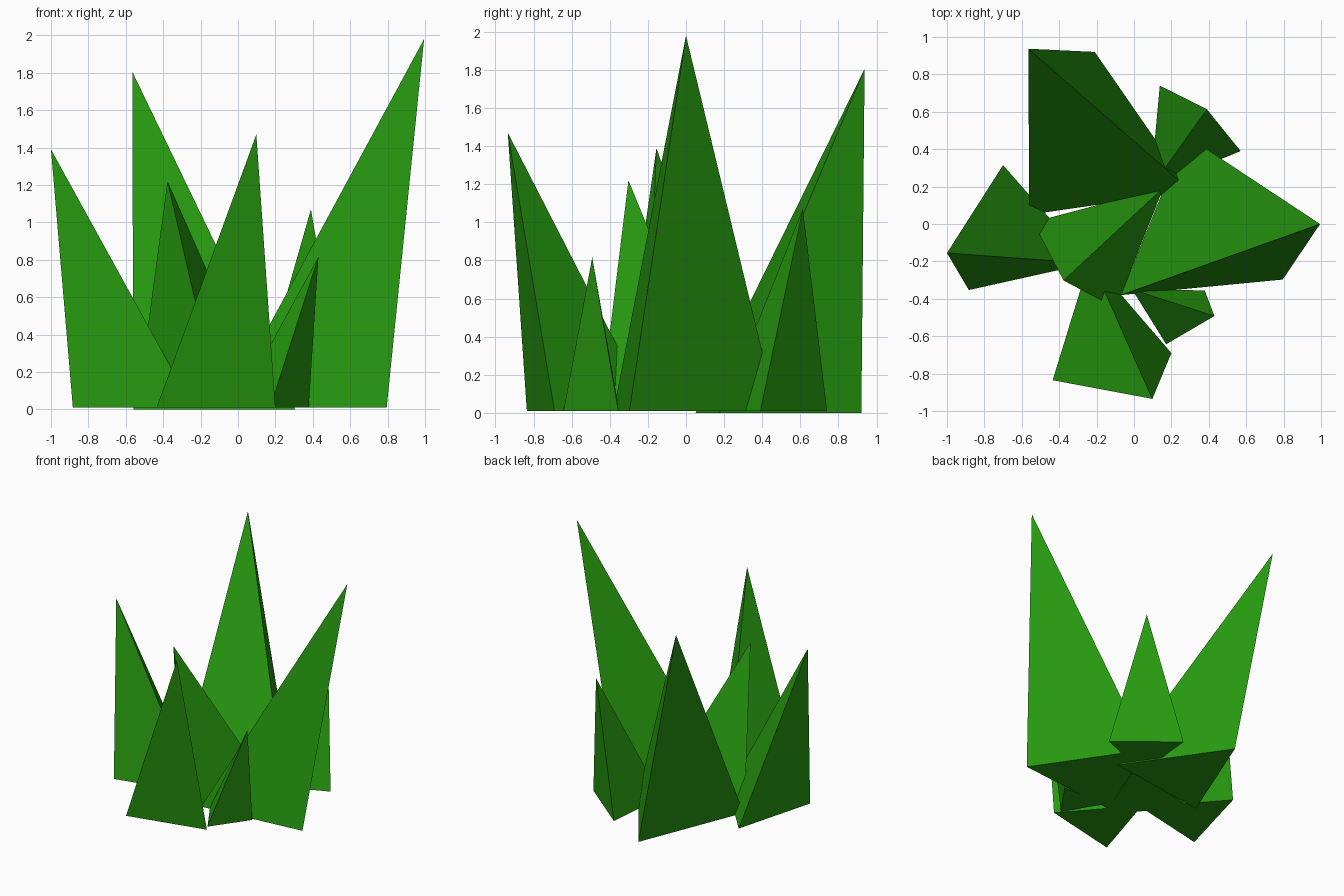
import bpy, bmesh

if "Cube" in bpy.data.objects:
    bpy.data.objects.remove(bpy.data.objects["Cube"])

green = bpy.data.materials.new("grass_green")
green.diffuse_color = (0.02, 0.32, 0.005, 1)
green.use_nodes = True
green.node_tree.nodes["Principled BSDF"].inputs["Base Color"].default_value = green.diffuse_color


def blade(name, tip, base, z=0.01):
    """Closed three-sided spike: triangular base and an outward-leaning tip."""
    bm = bmesh.new()
    for p in [(x, y, z) for x, y in base] + [tip]:
        bm.verts.new(p)
    bmesh.ops.convex_hull(bm, input=bm.verts)
    bmesh.ops.recalc_face_normals(bm, faces=bm.faces)
    mesh = bpy.data.meshes.new(name)
    bm.to_mesh(mesh)
    bm.free()
    mesh.materials.append(green)
    obj = bpy.data.objects.new(name, mesh)
    bpy.context.collection.objects.link(obj)


# Tall outer blades
blade("blade_back_left", (-0.565, 0.937, 1.805), [(-0.21, 0.92), (-0.56, 0.05), (0.306, 0.175)], 0.0)
blade("blade_right", (0.995, 0, 1.98), [(0.795, -0.297), (-0.07, -0.38), (0.275, 0.475)])
blade("blade_front", (0.098, -0.935, 1.47), [(-0.435, -0.835), (0.20, -0.69), (-0.235, -0.185)])
blade("blade_left", (-1.0, -0.155, 1.39), [(-0.70, 0.315), (-0.883, -0.353), (-0.24, -0.21)])
# Short filler blades
blade("blade_back_right", (0.39, 0.613, 1.07), [(0.57, 0.39), (0.138, 0.74), (0.087, 0.19)])
blade("blade_front_right", (0.43, -0.492, 0.815), [(0.172, -0.643), (0.378, -0.355), (-0.01, -0.35)])
blade("blade_inner", (-0.377, -0.302, 1.22), [(-0.54, 0.01), (-0.097, -0.45), (0.158, 0.195)])
